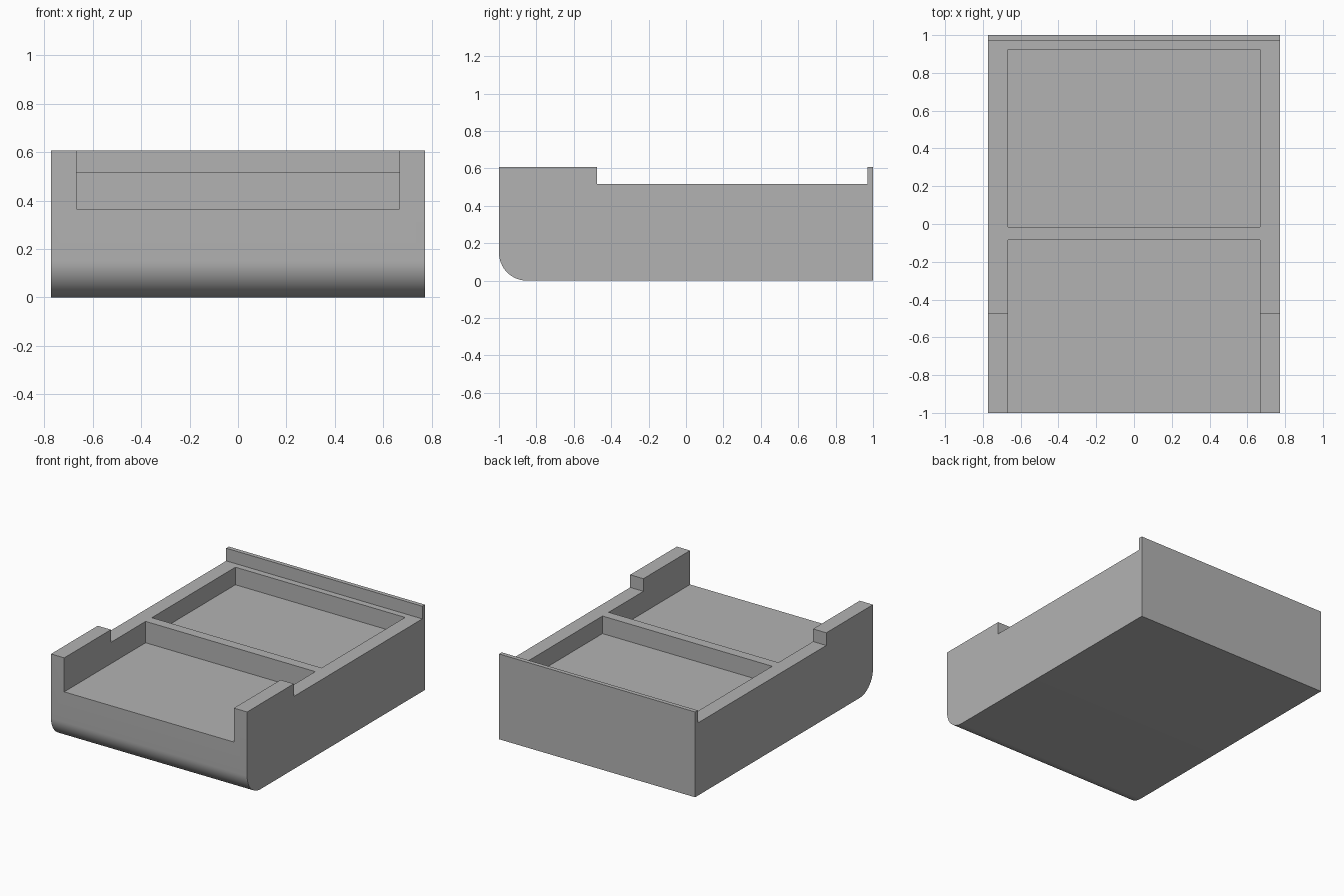
import bpy, math

if "Cube" in bpy.data.objects:
    bpy.data.objects.remove(bpy.data.objects["Cube"])

W, H, DECK = 0.772, 0.607, 0.517      # half width, full height, deck height
R = 0.15                              # radius of the lower front edge

grey = bpy.data.materials.new("plain grey")
grey.diffuse_color = (0.45, 0.45, 0.45, 1)
grey.use_nodes = True
grey.node_tree.nodes["Principled BSDF"].inputs["Base Color"].default_value = grey.diffuse_color


def mesh_object(name, verts, faces):
    mesh = bpy.data.meshes.new(name)
    mesh.from_pydata(verts, [], faces)
    obj = bpy.data.objects.new(name, mesh)
    bpy.context.collection.objects.link(obj)
    return obj


def extrude_profile(name, profile, half_width):
    """Sweep a closed (y, z) outline along x."""
    n = len(profile)
    verts = [(x, y, z) for x in (-half_width, half_width) for y, z in profile]
    faces = [tuple(reversed(range(n))), tuple(range(n, 2 * n))]
    faces += [(i, (i + 1) % n, n + (i + 1) % n, n + i) for i in range(n)]
    return mesh_object(name, verts, faces)


# Tray body: side outline with rounded lower front edge, step and rear lip
outline = [(1, 0), (1, H), (0.97, H), (0.97, DECK), (-0.475, DECK), (-0.475, H), (-1, H)]
for i in range(17):
    a = math.pi + i / 16 * math.pi / 2
    outline.append((-1 + R + R * math.cos(a), R + R * math.sin(a)))
body = extrude_profile("tray_body", outline, W)
body.data.materials.append(grey)

# Recesses: front one opens through the front, rear one is closed all round
for name, y0, y1, floor in (("front_recess", -1.2, -0.085, 0.365),
                            ("rear_recess", -0.015, 0.925, 0.392)):
    cutter = extrude_profile(name + "_cutter", [(y0, floor), (y1, floor), (y1, 0.9), (y0, 0.9)], 0.668)
    cutter.data.materials.append(grey)
    cutter.hide_render = True
    cutter.hide_set(True)
    cut = body.modifiers.new(name, 'BOOLEAN')
    cut.operation = 'DIFFERENCE'
    cut.solver = 'EXACT'
    cut.object = cutter

# Normals outward on every mesh, then apply the cuts
import bmesh
for obj in list(bpy.context.collection.objects):
    bm = bmesh.new()
    bm.from_mesh(obj.data)
    bmesh.ops.recalc_face_normals(bm, faces=bm.faces)
    bm.to_mesh(obj.data)
    bm.free()

bpy.context.view_layer.objects.active = body
body.select_set(True)
for name in [m.name for m in body.modifiers]:
    bpy.ops.object.modifier_apply(modifier=name)
for obj in list(bpy.context.collection.objects):
    if obj is not body and obj.name.endswith("_cutter"):
        bpy.data.objects.remove(obj)

# Smooth the rounded edge, keep the rest crisp
bpy.ops.object.shade_smooth_by_angle(angle=math.radians(30))
